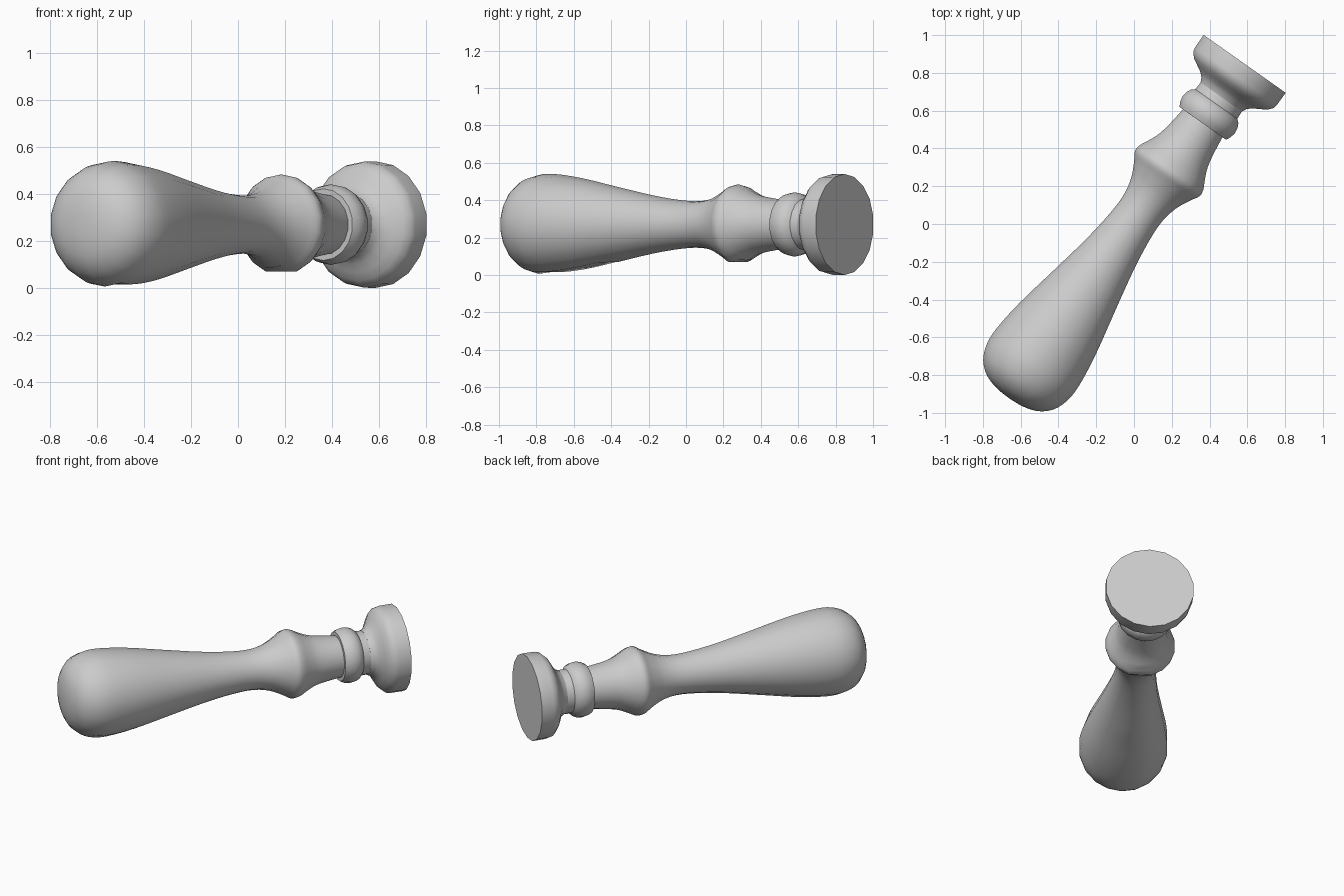
import bpy, bmesh, math
from mathutils import Matrix, Vector

if "Cube" in bpy.data.objects:
    bpy.data.objects.remove(bpy.data.objects["Cube"], do_unlink=True)

SIDES = 18
ANGLE = math.radians(54.8)          # direction of the turning axis on the ground
ORIGIN = Vector((-0.008, 0.006, 0.27))

grey = bpy.data.materials.new("plain_grey")
grey.use_nodes = True
grey.diffuse_color = (0.6, 0.6, 0.6, 1)
grey.node_tree.nodes["Principled BSDF"].inputs["Base Color"].default_value = (0.6, 0.6, 0.6, 1)


def smooth_profile(pts, steps):
    """Catmull-Rom curve through (position, radius) points."""
    p = [Vector(q) for q in pts]
    p = [p[0]] + p + [p[-1]]
    out = []
    for a, b, c, d in zip(p, p[1:], p[2:], p[3:]):
        for i in range(steps):
            t = i / steps
            out.append(0.5 * (2 * b + (c - a) * t + (2 * a - 5 * b + 4 * c - d) * t * t
                              + (3 * b - a - 3 * c + d) * t ** 3))
    return out + [p[-1]]


def lathe(name, profile, flats=()):
    """Turn a profile about the x axis; flats are resting facets underneath."""
    bm = bmesh.new()
    rings = []
    for s, r in profile:
        if r < 0.001:
            rings.append([bm.verts.new((s, 0, 0))] * SIDES)
            continue
        ring = []
        for k in range(SIDES):
            a = math.tau * k / SIDES
            flat = k == 0 and any(lo <= s <= hi for lo, hi in flats)
            rr = r * math.cos(math.tau / SIDES) if flat else r
            ring.append(bm.verts.new((s, rr * math.sin(a), -rr * math.cos(a))))
        rings.append(ring)
    for low, high in zip(rings, rings[1:]):
        for k in range(SIDES):
            n = (k + 1) % SIDES
            loop = list(dict.fromkeys((low[k], low[n], high[n], high[k])))
            bm.faces.new(loop)
    bmesh.ops.recalc_face_normals(bm, faces=bm.faces)
    mesh = bpy.data.meshes.new(name)
    bm.to_mesh(mesh)
    bm.free()
    mesh.transform(Matrix.Translation(ORIGIN) @ Matrix.Rotation(ANGLE, 4, "Z"))
    mesh.materials.append(grey)
    obj = bpy.data.objects.new(name, mesh)
    bpy.context.collection.objects.link(obj)
    bpy.ops.object.select_all(action="DESELECT")
    obj.select_set(True)
    bpy.context.view_layer.objects.active = obj
    bpy.ops.object.shade_smooth_by_angle(angle=math.radians(40))
    return obj


# Grip: rounded butt, long taper, waist and bulge
grip = [(-1.135, 0), (-1.13, 0.08), (-1.105, 0.165), (-1.05, 0.23), (-0.97, 0.264),
        (-0.87, 0.27), (-0.69, 0.248), (-0.45, 0.2), (-0.22, 0.155), (-0.04, 0.13),
        (0.09, 0.125), (0.19, 0.145), (0.27, 0.183), (0.32, 0.212), (0.36, 0.208),
        (0.41, 0.183), (0.47, 0.158), (0.55, 0.142), (0.645, 0.13)]
lathe("grip", smooth_profile(grip, 3) + [Vector((0.645, 0))],
      flats=[(-0.95, -0.5), (0.28, 0.38)])

# Collar: stepped ring with a rounded band
lathe("collar", [(0.645, 0), (0.645, 0.153), (0.67, 0.166), (0.70, 0.172), (0.73, 0.168),
                 (0.755, 0.156), (0.77, 0.138), (0.82, 0.135), (0.82, 0)])

# End cap: flared foot, straight rim and flat disc
lathe("end_cap", [(0.815, 0), (0.815, 0.136), (0.84, 0.148), (0.86, 0.17), (0.88, 0.205),
                  (0.90, 0.24), (0.925, 0.263), (0.95, 0.269), (1.03, 0.27), (1.03, 0)])
